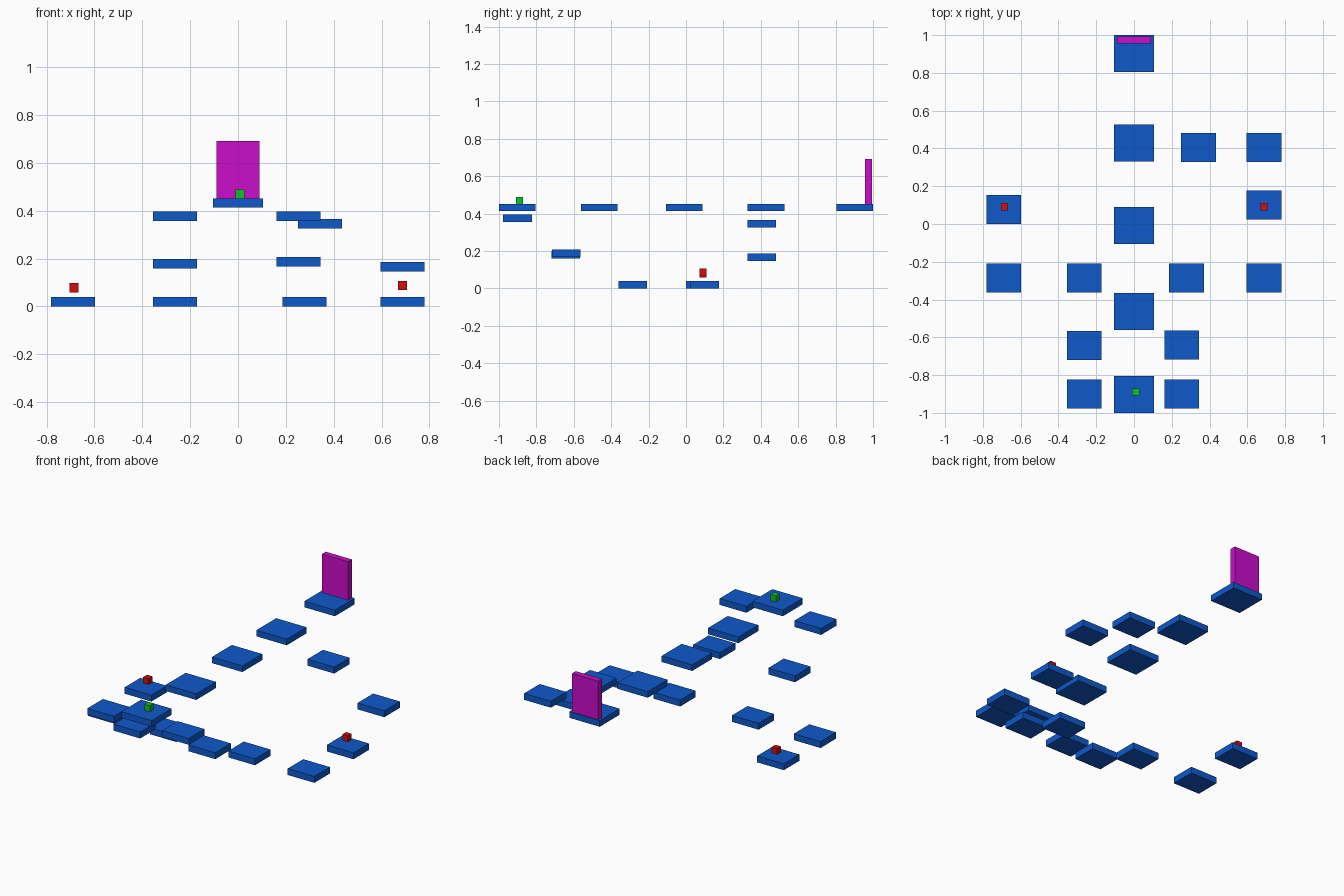
import bpy

if "Cube" in bpy.data.objects:
    bpy.data.objects.remove(bpy.data.objects["Cube"])


def material(name, color):
    m = bpy.data.materials.new(name)
    m.diffuse_color = (*color, 1)
    m.use_nodes = True
    m.node_tree.nodes["Principled BSDF"].inputs["Base Color"].default_value = m.diffuse_color
    return m


BLUE = material("blue", (0.004, 0.1, 0.6))
RED = material("red", (0.65, 0.004, 0.004))
GREEN = material("green", (0.004, 0.55, 0.02))
MAGENTA = material("magenta", (0.6, 0.004, 0.6))


def box(name, x, y, bottom, size, mat):
    bpy.ops.mesh.primitive_cube_add(size=1, location=(x, y, bottom + size[2] / 2))
    ob = bpy.context.object
    ob.name = name
    ob.scale = size
    bpy.ops.object.transform_apply(location=False, rotation=False, scale=True)
    ob.data.materials.append(mat)
    return ob


# large platforms along the centre line
for i, y in enumerate((-0.902, -0.464, -0.009, 0.428, 0.902)):
    box(f"large_platform_{i}", 0, y, 0.413, (0.21, 0.196, 0.038), BLUE)

# small stepping platforms: x, y, underside height
steps = [
    (-0.263, -0.901, 0.356), (-0.263, -0.643, 0.159), (-0.263, -0.285, 0),
    (-0.69, -0.285, 0), (-0.69, 0.077, 0),
    (0.253, -0.901, 0.356), (0.253, -0.64, 0.167), (0.278, -0.285, 0),
    (0.688, -0.285, 0), (0.688, 0.1, 0),
    (0.688, 0.404, 0.146), (0.342, 0.404, 0.326),
]
for i, (x, y, z) in enumerate(steps):
    box(f"small_platform_{i}", x, y, z, (0.184, 0.153, 0.04), BLUE)

# floating enemy cubes, player cube and exit door
cube = (0.038, 0.038, 0.038)
box("left_enemy", -0.686, 0.091, 0.059, cube, RED)
box("right_enemy", 0.688, 0.091, 0.069, cube, RED)
box("player", 0.009, -0.89, 0.45, cube, GREEN)
box("exit_door", 0, 0.975, 0.451, (0.18, 0.037, 0.24), MAGENTA)
